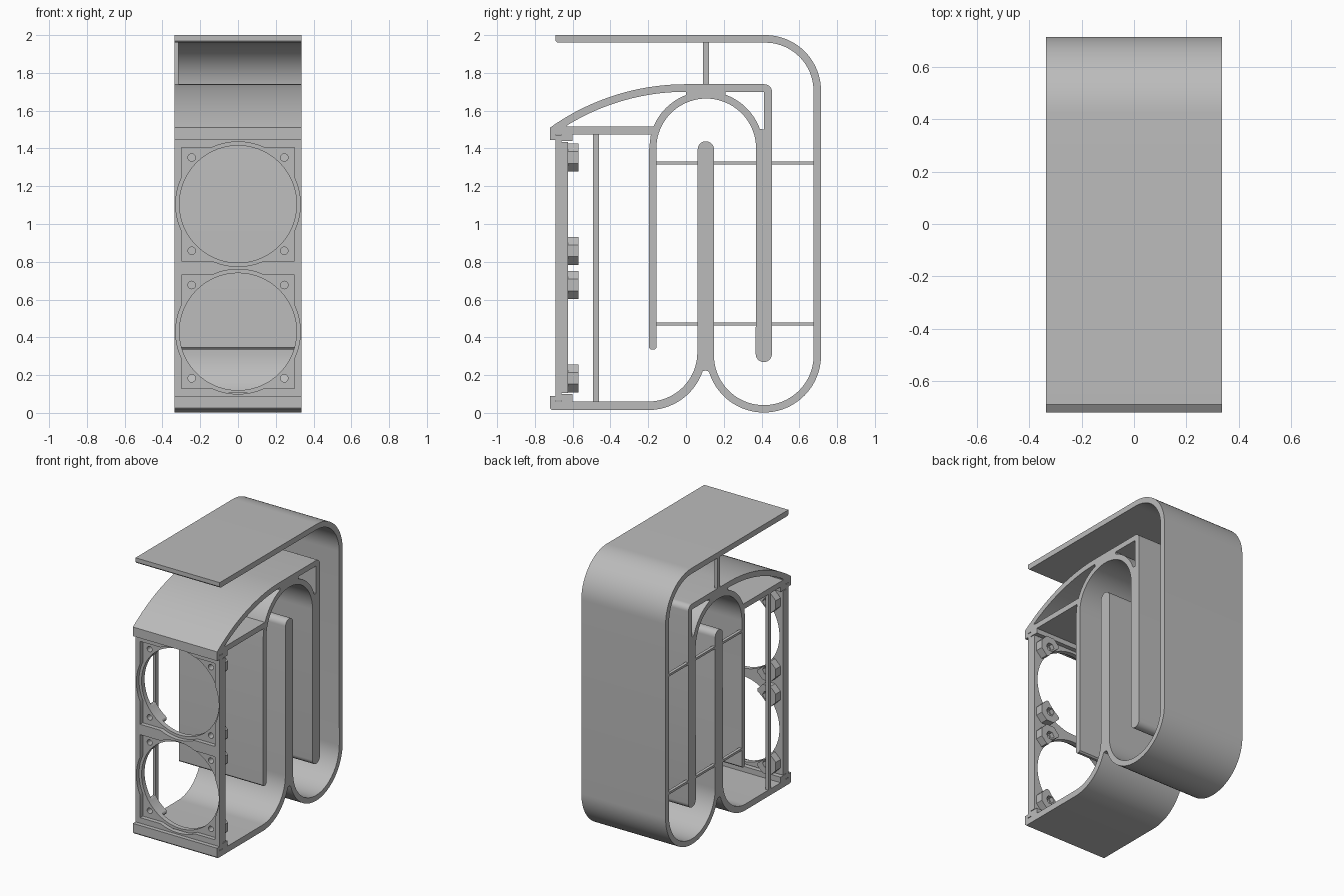
import bpy, bmesh
from math import sin, cos, radians, hypot

default = bpy.data.objects.get("Cube")
if default:
    bpy.data.objects.remove(default, do_unlink=True)

W = 0.337  # half width of the cabinet

grey = bpy.data.materials.new("plain_grey")
grey.use_nodes = True
grey.diffuse_color = (0.5, 0.5, 0.5, 1)
grey.node_tree.nodes["Principled BSDF"].inputs["Base Color"].default_value = (0.5, 0.5, 0.5, 1)


def arc(c, r, a0, a1, n=20):
    angles = [radians(a0 + (a1 - a0) * i / n) for i in range(n + 1)]
    return [(c[0] + r * cos(a), c[1] + r * sin(a)) for a in angles]


def circle(c, r, n=48):
    return arc(c, r, 0, 360, n)[:-1]


def add_prism(bm, loops, axis, lo, hi):
    """Fill an outline with holes and extrude it along x or y."""
    def place(p):
        return (lo, p[0], p[1]) if axis == "x" else (p[0], lo, p[1])
    edges = []
    for loop in loops:
        vs = [bm.verts.new(place(p)) for p in loop]
        edges += [bm.edges.new((a, b)) for a, b in zip(vs, vs[1:] + vs[:1])]
    filled = bmesh.ops.triangle_fill(bm, use_beauty=True, use_dissolve=False, edges=edges)
    faces = [g for g in filled["geom"] if isinstance(g, bmesh.types.BMFace)]
    res = bmesh.ops.extrude_face_region(bm, geom=faces, use_keep_orig=True)
    step = (hi - lo, 0, 0) if axis == "x" else (0, hi - lo, 0)
    bmesh.ops.translate(bm, vec=step, verts=[g for g in res["geom"] if isinstance(g, bmesh.types.BMVert)])


def make(name, prisms):
    bm = bmesh.new()
    for p in prisms:
        add_prism(bm, *p)
    bmesh.ops.recalc_face_normals(bm, faces=bm.faces)
    mesh = bpy.data.meshes.new(name)
    bm.to_mesh(mesh)
    bm.free()
    mesh.materials.append(grey)
    ob = bpy.data.objects.new(name, mesh)
    bpy.context.collection.objects.link(ob)
    bpy.ops.object.select_all(action="DESELECT")
    ob.select_set(True)
    bpy.context.view_layer.objects.active = ob
    bpy.ops.object.shade_smooth_by_angle(angle=radians(25))
    return ob


# Outer shell: top, back wall, bottom bend, centre fin and floor in one band
corner, bend, heel, tip = (0.42, 1.705), (0.412, 0.305), (-0.2, 0.32), (0.105, 1.395)
shell = [(-0.69, 2.0)]
shell += arc(corner, 0.295, 90, 0)
shell += arc(bend, 0.303, 0, -163, 40)
shell += [(0.113, 0.222), (0.103, 0.225), (0.093, 0.222)]
shell += arc(heel, 0.305, -19, -90)
shell += [(-0.71, 0.015), (-0.72, 0.025), (-0.72, 0.09), (-0.69, 0.09), (-0.69, 0.06),
          (-0.66, 0.06), (-0.66, 0.1), (-0.6, 0.1), (-0.6, 0.06)]
shell += arc(heel, 0.26, -90, 0)
shell += arc(tip, 0.043, 180, 0, 14)
shell += arc(bend, 0.264, 180, 360, 40)
shell += arc(corner, 0.255, 0, 90)
shell += [(-0.68, 1.96), (-0.69, 1.97)]
make("outer_shell", [([shell], "x", -W, W)])

# Inner shell: curved roof, ceiling, arch, front leg and hanging fin
arch, roof, foot = (0.107, 1.4), (0, 0.498), (0.412, 0.312)
inner = arc((0.415, 1.7), 0.04, 0, 90, 8)
inner += arc(roof, 1.242, 90, 125.4, 24)
inner += [(-0.72, 1.445), (-0.69, 1.445), (-0.69, 1.475), (-0.66, 1.475),
          (-0.66, 1.44), (-0.6, 1.44), (-0.6, 1.475), (-0.186, 1.475), (-0.195, 1.4),
          (-0.195, 0.345), (-0.185, 0.335), (-0.167, 0.335), (-0.157, 0.345)]
inner += arc(arch, 0.264, 180, 0, 40)
inner += arc(foot, 0.043, 180, 360, 14)
front_void = arc(arch, 0.302, 157.6, 110.8) + arc(roof, 1.202, 90, 121.5, 24) + [(-0.63, 1.515)]
back_void = [(0.21, 1.7), (0.413, 1.7), (0.413, 1.5)] + arc(arch, 0.302, 20, 70)
make("inner_shell", [([inner, front_void, back_void], "x", -W, W)])


# Front panel with two round openings, each in a square recess with bulging sides
def rect(a0, a1, b0, b1):
    return [(a0, b0), (a1, b0), (a1, b1), (a0, b1)]


def recess(c):
    s, pts = 0.3, []
    for q, (sx, sz) in enumerate([(1, 1), (-1, 1), (-1, -1), (1, -1)]):
        pts += arc(c, 0.33, q * 90 - 24.6, q * 90 + 24.6, 14)
        pts.append((c[0] + sx * s, c[1] + sz * s))
    return pts


centres = [(0, 1.105), (0, 0.43)]
screws = [(c, (c[0] + sx * 0.245, c[1] + sz * 0.247))
          for c in centres for sx in (-1, 1) for sz in (-1, 1)]
face_loops = [rect(-W, W, 0.065, 1.47)] + [recess(c) for c in centres]
back_loops = [rect(-W, W, 0.105, 1.435)] + [circle(c, 0.31, 72) for c in centres]
back_loops += [circle(p, 0.02, 20) for _, p in screws]
make("front_panel", [(face_loops, "y", -0.69, -0.66), (back_loops, "y", -0.66, -0.625)])


# Octagonal screw bosses, trimmed by the round openings, with nut pockets
def boss_outline(c, p):
    octo = arc(p, 0.08, 22.5, 382.5, 8)
    pts = []
    for a, b in zip(octo, octo[1:]):
        for i in range(5):
            x, z = a[0] + (b[0] - a[0]) * i / 5, a[1] + (b[1] - a[1]) * i / 5
            d = hypot(x - c[0], z - c[1])
            k = max(1, 0.312 / d)
            pts.append((c[0] + (x - c[0]) * k, c[1] + (z - c[1]) * k))
    return pts


bosses = []
for c, p in screws:
    outline = boss_outline(c, p)
    bosses.append(([outline, circle(p, 0.02, 20)], "y", -0.625, -0.6))
    bosses.append(([outline, circle(p, 0.032, 6)], "y", -0.6, -0.57))
make("screw_bosses", bosses)

# Thin braces on the right-hand edge only
spans = [(-0.158, 0.063), (0.147, 0.37), (0.454, 0.677)]
braces = [rect(a, b, z - 0.008, z + 0.008) for a, b in spans for z in (1.323, 0.47)]
braces.append(rect(-0.493, -0.46, 0.06, 1.476))
braces.append(rect(0.09, 0.122, 1.739, 1.961))
make("side_braces", [([b], "x", -W, -W + 0.022) for b in braces])
